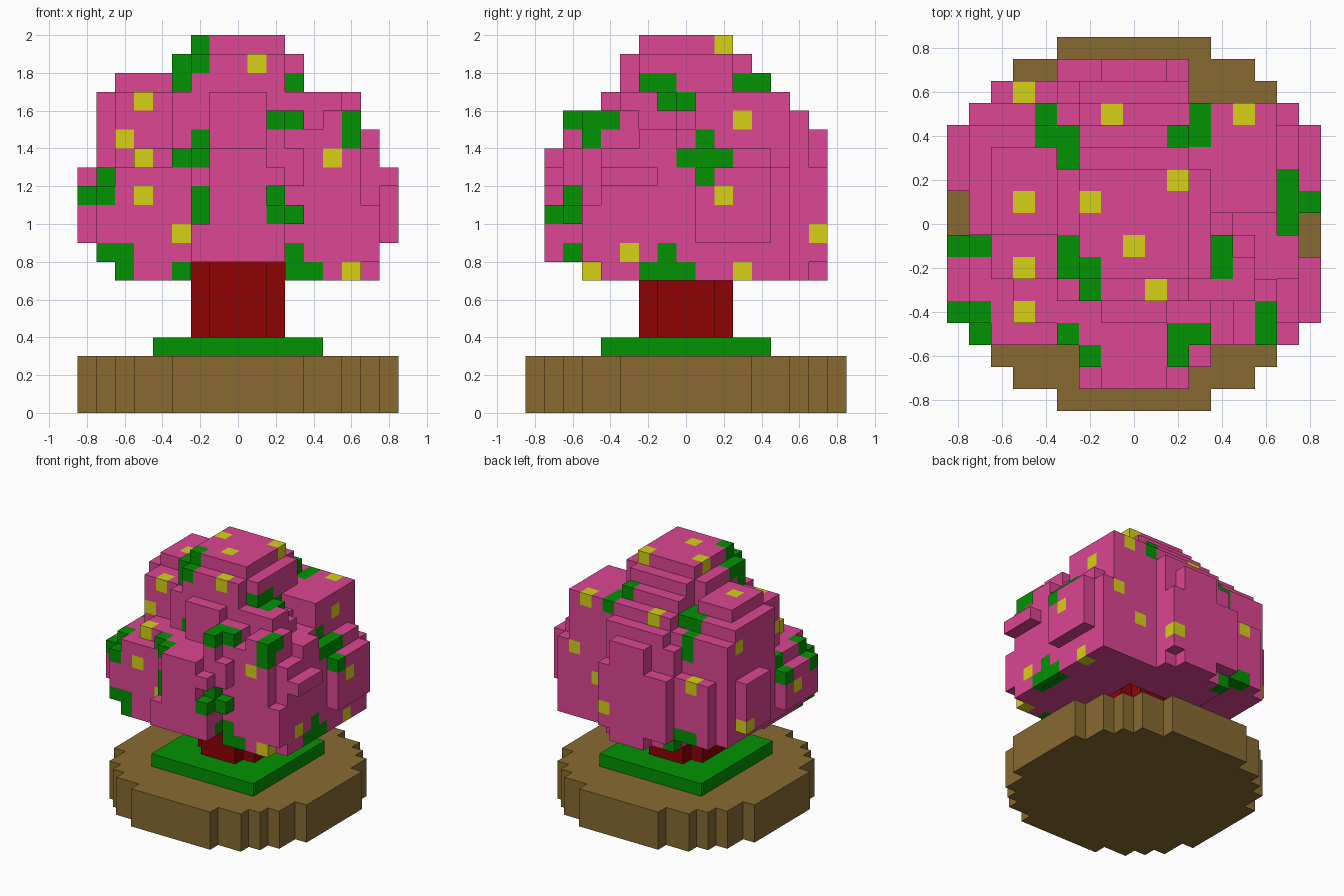
import bpy, bmesh
from mathutils import Vector

cube = bpy.data.objects.get("Cube")
if cube:
    bpy.data.objects.remove(cube, do_unlink=True)

V = 0.1  # block size


def linear(c):
    c /= 255
    return c / 12.92 if c <= 0.04045 else ((c + 0.055) / 1.055) ** 2.4


def material(name, r, g, b):
    m = bpy.data.materials.new(name)
    m.use_nodes = True
    col = (linear(r), linear(g), linear(b), 1)
    m.diffuse_color = col
    m.node_tree.nodes["Principled BSDF"].inputs["Base Color"].default_value = col
    return m


PINK = material("blossom pink", 220, 70, 147)
GREEN = material("leaf green", 2, 147, 2)
GOLD = material("flower gold", 215, 209, 22)
EARTH = material("earth brown", 136, 106, 49)
BARK = material("bark red", 142, 2, 4)


def add_object(name, bm, mats):
    me = bpy.data.meshes.new(name)
    bm.to_mesh(me)
    bm.free()
    for m in mats:
        me.materials.append(m)
    bpy.context.collection.objects.link(bpy.data.objects.new(name, me))


def prism(name, quarter, z0, z1, mat):
    """Extrude an outline made of one quarter turned four times."""
    pts = list(quarter)
    outline = []
    for _ in range(4):
        outline += pts
        pts = [(-y, x) for x, y in pts]
    bm = bmesh.new()
    face = bm.faces.new([bm.verts.new((x, y, z0)) for x, y in outline])
    new = bmesh.ops.extrude_face_region(bm, geom=[face])["geom"]
    top = [v for v in new if isinstance(v, bmesh.types.BMVert)]
    bmesh.ops.translate(bm, verts=top, vec=(0, 0, z1 - z0))
    bmesh.ops.recalc_face_normals(bm, faces=bm.faces)
    add_object(name, bm, [mat])


# Stepped earth disc, grass slab and plus-shaped trunk
prism("earth_base", [(.85, .35), (.75, .35), (.75, .55), (.65, .55), (.65, .65),
                     (.55, .65), (.55, .75), (.35, .75), (.35, .85)], 0, 0.3, EARTH)
prism("grass_slab", [(.45, .45)], 0.3, 0.4, GREEN)
prism("trunk", [(.25, .15), (.15, .15), (.15, .25)], 0.4, 0.9, BARK)

# Foliage clumps as block ranges: x0, x1, y0, y1, z0, z1 (inclusive)
crown = [(-2, 2, -2, 2, 19, 19), (-3, 3, -2, 2, 17, 18), (-2, 2, -3, 3, 18, 18),
         (-2, 2, -3, 4, 17, 17), (-3, 3, -3, 3, 8, 16), (-1, 1, -4, 3, 12, 16),
         (-4, 4, -2, 2, 13, 15)]
front_clump = [(-1, 1, -7, -3, 8, 13), (-2, -2, -7, -7, 8, 9), (2, 2, -7, -7, 8, 10),
               (2, 2, -7, -7, 12, 12), (-2, 2, -6, -3, 8, 13), (-3, 3, -5, -3, 9, 13),
               (3, 3, -6, -6, 10, 10), (3, 3, -6, -6, 12, 13), (2, 2, -6, -4, 14, 15),
               (3, 3, -5, -4, 14, 15)]
front_right_clump = [(-6, -3, -5, -1, 7, 12), (-5, -3, -4, -1, 13, 13), (-7, -3, -4, -1, 8, 12),
                     (-7, -7, -5, -1, 8, 11), (-8, -8, -4, -1, 9, 11)]
back_right_clump = [(-6, -3, -2, 4, 9, 16), (-7, -3, 0, 4, 10, 16), (-6, -4, 0, 3, 17, 17),
                    (-8, -8, 2, 4, 9, 12), (-7, -3, 0, 5, 8, 15), (-6, -3, 4, 6, 8, 12)]
back_left_clump = [(3, 6, 1, 5, 7, 16), (2, 7, 0, 4, 7, 13), (7, 7, 5, 5, 7, 12),
                   (8, 8, 1, 4, 9, 12)]
front_left_clump = [(3, 6, -5, 0, 7, 14), (7, 7, -4, 0, 7, 13), (7, 7, -5, -5, 8, 10),
                    (7, 7, -2, -1, 14, 14), (5, 6, -5, -3, 15, 15), (4, 5, -3, -1, 15, 15),
                    (4, 5, -3, -2, 16, 16), (4, 4, -1, -1, 16, 16), (8, 8, -4, -2, 12, 12)]
back_clump = [(-1, 1, 3, 7, 7, 14), (-3, 2, 3, 7, 8, 12), (-3, 2, 3, 6, 7, 14),
              (-2, 2, 3, 6, 15, 15), (-2, 2, 3, 5, 16, 16)]

blocks = {}
for clump in (crown, front_clump, front_right_clump, back_right_clump,
              back_left_clump, front_left_clump, back_clump):
    for x0, x1, y0, y1, z0, z1 in clump:
        for x in range(x0, x1 + 1):
            for y in range(y0, y1 + 1):
                for z in range(z0, z1 + 1):
                    blocks[x, y, z] = 0
# Hollow under the crown, where the trunk enters
for key in [k for k in blocks if abs(k[0]) < 3 and abs(k[1]) < 3 and k[2] < 8]:
    del blocks[key]


def paint(axis, sign, spots, colour):
    """Colour the outermost block of each column along an axis."""
    for spot in spots:
        col = [k for k in blocks if k[:axis] + k[axis + 1:] == spot]
        if col:
            blocks[max(col, key=lambda k: sign * k[axis])] = colour


# Leaves: front (x, z), side (y, z), top (x, y), back (x, z)
paint(1, -1, [(-2, 19), (-3, 18), (-2, 18), (-3, 17), (3, 17), (2, 15), (3, 15), (6, 15),
              (6, 14), (-2, 14), (-3, 13), (-2, 13), (-7, 12), (-8, 11), (-7, 11), (-2, 11),
              (-2, 10), (2, 11), (2, 10), (3, 10), (-7, 8), (-6, 8), (-6, 7), (-3, 7),
              (3, 8), (3, 7), (4, 7)], 1)
paint(0, 1, [(-2, 17), (-1, 17), (3, 17), (4, 17), (-1, 16), (0, 16), (-6, 15), (-5, 15),
             (-4, 15), (-5, 14), (1, 14), (0, 13), (1, 13), (2, 13), (1, 12),
             (-6, 11), (-7, 10), (-6, 10), (-6, 8), (-1, 8), (-2, 7), (-1, 7), (0, 7)], 1)
paint(2, 1, [(-4, 5), (-4, 4), (-3, 4), (-3, 3), (3, 5), (3, 4), (2, 4), (7, 2), (7, 1),
             (7, 0), (8, 1), (-8, -1), (-7, -1), (-3, -1), (-3, -2), (-2, -2), (-2, -3),
             (4, -1), (4, -2), (-8, -4), (-7, -4), (-7, -5), (-2, -6), (2, -6), (2, -5),
             (3, -5), (6, -4), (6, -5)], 1)
paint(1, 1, [(-4, 15), (-4, 14), (-4, 8), (-5, 8), (-3, 7)], 1)

# Flowers, same order, then the far side
paint(1, -1, [(1, 18), (-5, 16), (-6, 14), (-5, 13), (-5, 11), (-3, 9), (6, 7), (5, 13)], 2)
paint(0, 1, [(2, 19), (3, 15), (2, 11), (3, 7), (-3, 8), (7, 9), (-5, 7)], 2)
paint(2, 1, [(-5, 6), (-1, 5), (5, 5), (-5, 1), (-2, 1), (2, 2), (0, -1), (1, -3),
             (-5, -2), (-5, -4)], 2)
paint(1, 1, [(4, 10), (6, 12)], 2)
paint(0, -1, [(4, 15), (4, 9), (-2, 10), (1, 11)], 2)

# Outer faces of the blocks
bm = bmesh.new()
corners = {}


def corner(p):
    key = tuple(round(c * 2) for c in p)
    if key not in corners:
        corners[key] = bm.verts.new((p[0] * V, p[1] * V, p[2] * V))
    return corners[key]


for (x, y, z), colour in blocks.items():
    centre = Vector((x, y, z + 0.5))
    for axis in range(3):
        for s in (-1, 1):
            n = Vector((0, 0, 0))
            n[axis] = s
            if (x + int(n.x), y + int(n.y), z + int(n.z)) in blocks:
                continue
            u = Vector((0, 0, 0))
            u[(axis + 1) % 3] = 0.5
            w = n.cross(u)
            c = centre + n * 0.5
            face = bm.faces.new([corner(c - u - w), corner(c + u - w),
                                 corner(c + u + w), corner(c - u + w)])
            face.material_index = colour
add_object("foliage", bm, (PINK, GREEN, GOLD))
